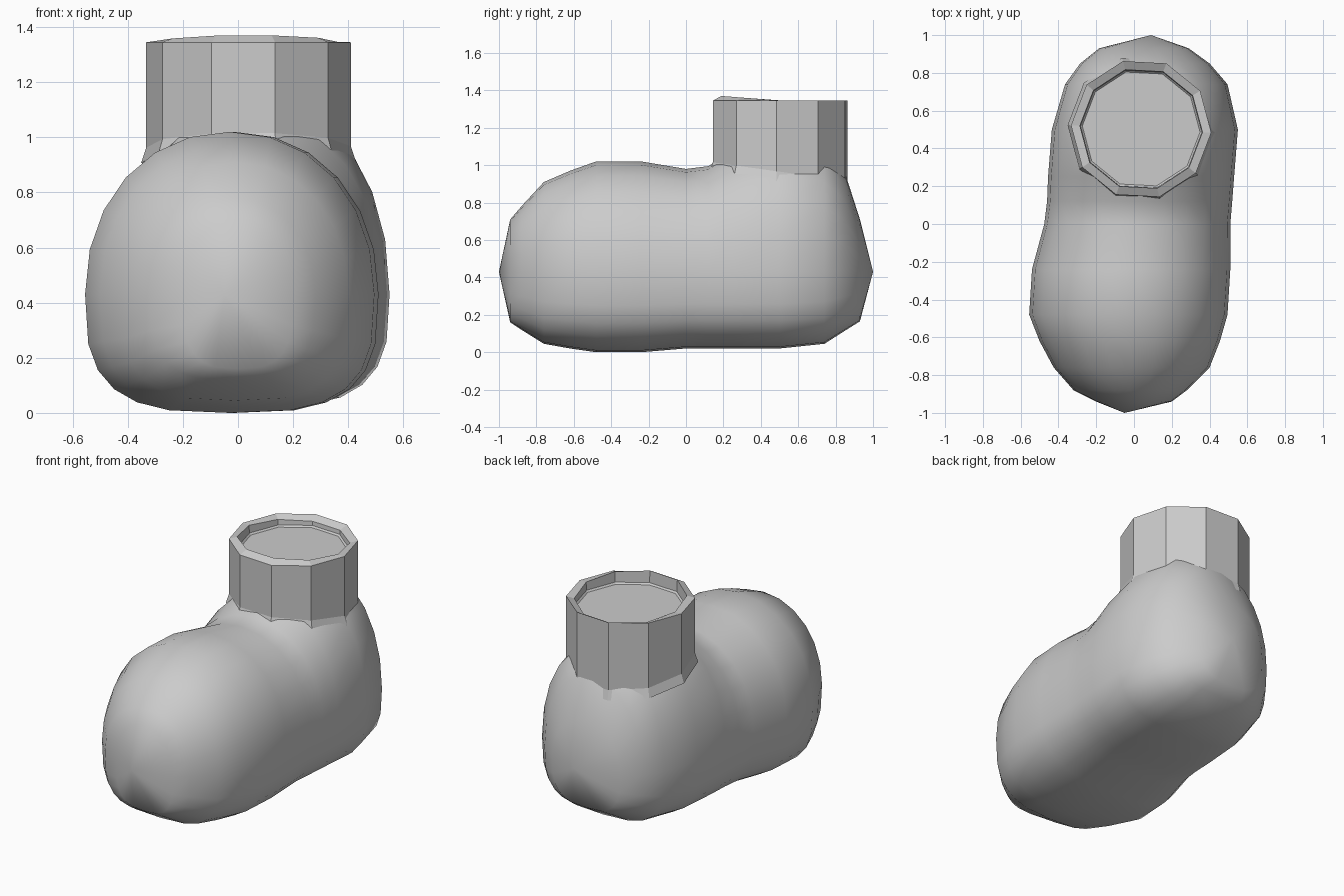
import bpy, bmesh
from math import cos, sin, pi, radians

if "Cube" in bpy.data.objects:
    bpy.data.objects.remove(bpy.data.objects["Cube"])


def loft(name, rings, cap_start=None, cap_end=None, fill_end=False):
    """Bridge equal-sized vertex rings; caps are tip points."""
    bm = bmesh.new()
    vr = [[bm.verts.new(p) for p in r] for r in rings]
    n = len(vr[0])
    for a, b in zip(vr, vr[1:]):
        for i in range(n):
            j = (i + 1) % n
            bm.faces.new((a[i], a[j], b[j], b[i]))
    for tip, ring in ((cap_start, vr[0]), (cap_end, vr[-1])):
        if tip:
            t = bm.verts.new(tip)
            for i in range(n):
                bm.faces.new((t, ring[i], ring[(i + 1) % n]))
    if fill_end:
        bm.faces.new(vr[-1])
    bmesh.ops.recalc_face_normals(bm, faces=bm.faces)
    me = bpy.data.meshes.new(name)
    bm.to_mesh(me)
    bm.free()
    ob = bpy.data.objects.new(name, me)
    bpy.context.collection.objects.link(ob)
    return ob


def spow(v, e):
    return (1 if v >= 0 else -1) * abs(v) ** e


# Rounded foot: cross-sections from toe to heel (y, left, right, bottom, top)
MID = 0.43
sections = [
    (-0.94, -0.20, 0.20, 0.16, 0.71),
    (-0.88, -0.32, 0.28, 0.12, 0.78),
    (-0.76, -0.425, 0.40, 0.045, 0.91),
    (-0.62, -0.50, 0.455, 0.02, 0.97),
    (-0.48, -0.555, 0.495, 0.0, 1.02),
    (-0.24, -0.54, 0.51, 0.0, 1.02),
    (0.0, -0.475, 0.51, 0.02, 0.98),
    (0.12, -0.46, 0.52, 0.02, 0.995),
    (0.25, -0.455, 0.53, 0.02, 1.08),
    (0.50, -0.435, 0.55, 0.02, 1.15),
    (0.74, -0.365, 0.495, 0.045, 1.10),
    (0.85, -0.285, 0.40, 0.115, 0.96),
    (0.93, -0.185, 0.29, 0.165, 0.71),
]


def section(y, xl, xr, zb, zt, n=24):
    cx, hw = (xl + xr) / 2, (xr - xl) / 2
    pts = []
    for i in range(n):
        a = 2 * pi * i / n
        up = sin(a) >= 0
        e = 2 / (2.1 if up else 3.1)
        h = (zt - MID) if up else (MID - zb)
        pts.append((cx + hw * spow(cos(a), e), y, MID + h * spow(sin(a), e)))
    return pts


foot = loft("boot_foot", [section(*s) for s in sections],
            (-0.05, -1.0, MID), (0.09, 1.0, MID))
for p in foot.data.polygons:
    p.use_smooth = True


# Ten-sided ankle collar with flared base, sloping lip and recessed top
def ring(r, z, tilt=0.0):
    pts = []
    for i in range(10):
        a = radians(-3 + 36 * i)
        y = r * sin(a)
        pts.append((0.038 + r * cos(a), 0.503 + y, z - tilt * y))
    return pts


loft("ankle_collar", [
    ring(0.39, 0.91, 0.14),
    ring(0.372, 0.965, 0.14),
    ring(0.372, 1.345),
    ring(0.325, 1.345, 0.08),
    ring(0.322, 1.295),
    ring(0.312, 1.285),
], fill_end=True)
